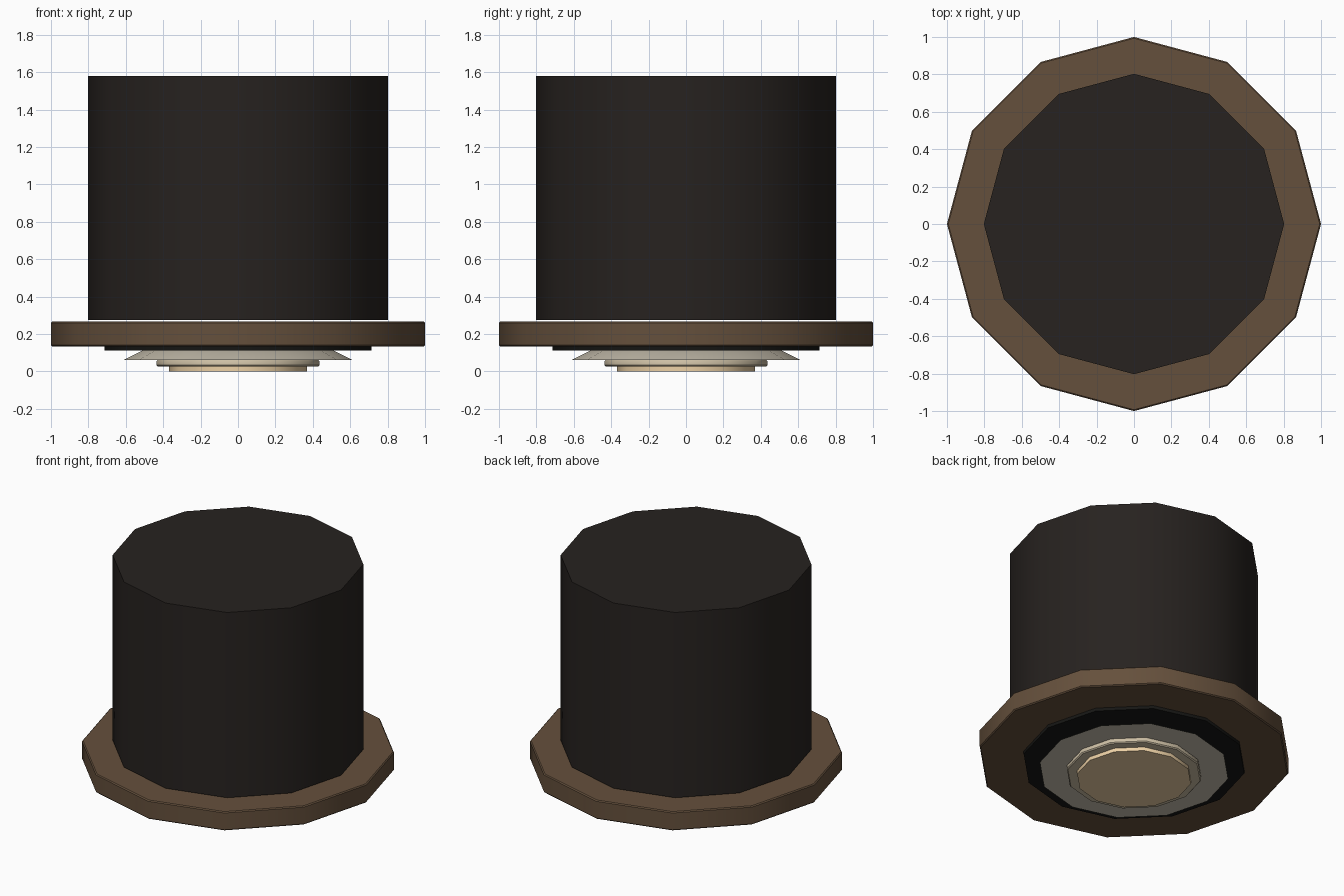
import bpy, bmesh, math

if "Cube" in bpy.data.objects:
    bpy.data.objects.remove(bpy.data.objects["Cube"])

SIDES = 12


def turned(name, profile, color):
    """Closed 12-sided solid from a (radius, z) profile, listed bottom to top."""
    bm = bmesh.new()
    rings = []
    for r, z in profile:
        rings.append([bm.verts.new((r * math.cos(2 * math.pi * i / SIDES),
                                    r * math.sin(2 * math.pi * i / SIDES), z))
                      for i in range(SIDES)])
    for low, high in zip(rings, rings[1:]):
        for i in range(SIDES):
            j = (i + 1) % SIDES
            bm.faces.new((low[i], low[j], high[j], high[i]))
    bm.faces.new(rings[0][::-1])
    bm.faces.new(rings[-1])
    mesh = bpy.data.meshes.new(name)
    bm.to_mesh(mesh)
    bm.free()
    obj = bpy.data.objects.new(name, mesh)
    bpy.context.collection.objects.link(obj)
    mat = bpy.data.materials.new(name + "_material")
    mat.diffuse_color = (*color, 1)
    mat.use_nodes = True
    mat.node_tree.nodes["Principled BSDF"].inputs["Base Color"].default_value = mat.diffuse_color
    mesh.materials.append(mat)
    # smooth sides, crisp rims
    bpy.ops.object.select_all(action='DESELECT')
    obj.select_set(True)
    bpy.context.view_layer.objects.active = obj
    bpy.ops.object.shade_smooth_by_angle(angle=math.radians(40))
    return obj


# Tall dark can, floating just above the flange
turned("housing", [(0.803, 0.275), (0.803, 1.58)], (0.02, 0.016, 0.014))

# Wide brown flange with softened rims
turned("trim_flange", [(0.993, 0.134), (1.0, 0.141), (1.0, 0.259), (0.993, 0.266)],
       (0.13, 0.08, 0.045))

# Thin black gasket under the flange
turned("gasket", [(0.715, 0.112), (0.715, 0.14)], (0.008, 0.008, 0.007))

# Flared pale reflector
turned("reflector", [(0.61, 0.062), (0.465, 0.135)], (0.58, 0.53, 0.43))

# Lens retaining ring
turned("lens_ring", [(0.428, 0.026), (0.435, 0.033), (0.435, 0.055), (0.428, 0.064)],
       (0.62, 0.53, 0.38))

# Warm glowing lens
turned("lens", [(0.368, 0.0), (0.368, 0.03)], (0.85, 0.64, 0.38))
